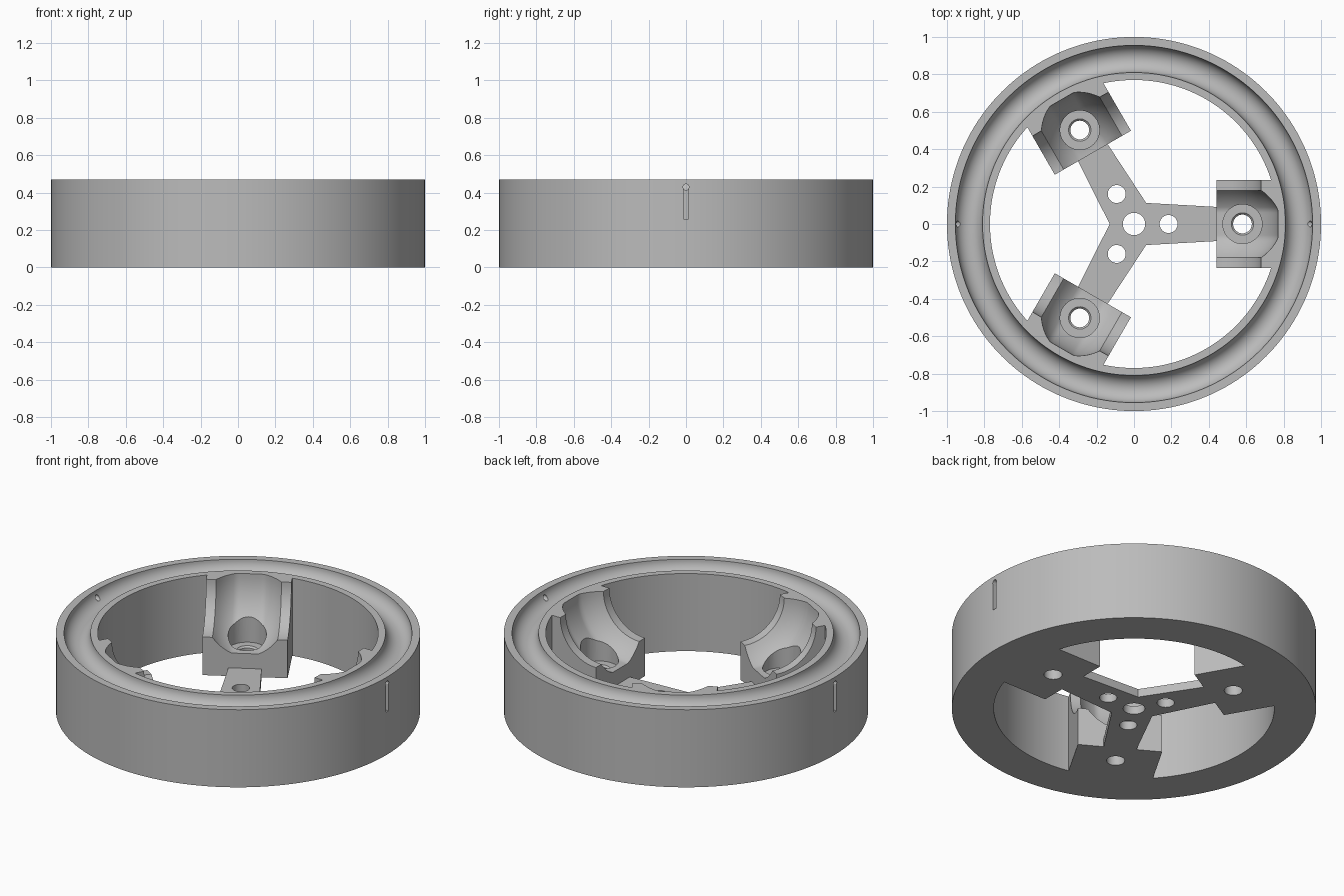
import bpy, bmesh
from math import radians, pi, cos, sin, sqrt
from mathutils import Matrix, Vector

if "Cube" in bpy.data.objects:
    bpy.data.objects.remove(bpy.data.objects["Cube"])

grey = bpy.data.materials.new("plain grey")
grey.use_nodes = True
grey.diffuse_color = (0.5, 0.5, 0.5, 1)
grey.node_tree.nodes["Principled BSDF"].inputs["Base Color"].default_value = (0.5, 0.5, 0.5, 1)

H = 0.47          # overall height
POD_X = 0.44      # inner face of a pod
THIRDS = [i * 2 * pi / 3 for i in range(3)]


def finish(bm, name, matrix=Matrix()):
    bmesh.ops.remove_doubles(bm, verts=bm.verts, dist=1e-5)
    bmesh.ops.recalc_face_normals(bm, faces=bm.faces)
    bm.transform(matrix)
    mesh = bpy.data.meshes.new(name)
    bm.to_mesh(mesh)
    bm.free()
    mesh.materials.append(grey)
    ob = bpy.data.objects.new(name, mesh)
    bpy.context.collection.objects.link(ob)
    return ob


def lathe(name, profile, steps, closed=False, matrix=Matrix()):
    """Revolve (radius, height) points about z."""
    bm = bmesh.new()
    vs = [bm.verts.new((r, 0, z)) for r, z in profile]
    pairs = list(zip(vs, vs[1:])) + ([(vs[-1], vs[0])] if closed else [])
    edges = [bm.edges.new(p) for p in pairs]
    bmesh.ops.spin(bm, geom=vs + edges, cent=(0, 0, 0), axis=(0, 0, 1),
                   angle=2 * pi, steps=steps, use_merge=True)
    return finish(bm, name, matrix)


def prism(name, outline, z0, z1, matrix=Matrix()):
    """Extrude an (x, y) outline from z0 to z1."""
    bm = bmesh.new()
    face = bm.faces.new([bm.verts.new((x, y, z0)) for x, y in outline])
    out = bmesh.ops.extrude_face_region(bm, geom=[face])["geom"]
    bmesh.ops.translate(bm, vec=(0, 0, z1 - z0),
                        verts=[g for g in out if isinstance(g, bmesh.types.BMVert)])
    return finish(bm, name, matrix)


def drill(name, radius, z0, z1, matrix, steps=32):
    return lathe(name, [(0, z0), (radius, z0), (radius, z1), (0, z1)], steps, matrix=matrix)


def boolean(target, other, operation):
    mod = target.modifiers.new("cut", 'BOOLEAN')
    mod.operation, mod.solver, mod.object = operation, 'EXACT', other
    bpy.context.view_layer.objects.active = target
    bpy.ops.object.modifier_apply(modifier=mod.name)
    bpy.data.objects.remove(other)


def turn(angle, x=0.0, y=0.0, z=0.0):
    return Matrix.Rotation(angle, 4, 'Z') @ Matrix.Translation((x, y, z))


# Ring with a half-round groove in its top
mid, rad = 0.8825, 0.0725
groove = [(mid + rad * cos(a), H - rad * sin(a)) for a in [pi * i / 20 for i in range(21)]]
body = lathe("wheel_body", [(0.77, 0), (1, 0), (1, H)] + groove + [(0.77, H)], 160, closed=True)

# Three-armed hub plate
star = []
for a in THIRDS:
    for r, y in ((0.5, -0.088), (0.5, 0.088)):
        star.append((Matrix.Rotation(a, 4, 'Z') @ Vector((r, y, 0))).xy)
    star.append((0.13 * cos(a + pi / 3), 0.13 * sin(a + pi / 3)))
boolean(body, prism("hub_plate", star, 0, 0.05), 'UNION')

# Pods joining the plate to the ring
for a in THIRDS:
    box = [(POD_X, -0.235), (0.775, -0.235), (0.775, 0.235), (POD_X, 0.235)]
    boolean(body, prism("pod", box, 0, H, turn(a)), 'UNION')

# Barrel-shaped seats, with a narrower round channel out to each side
ys = [-0.18 + 0.015 * i for i in range(25)]
barrel = [(min(0.33, 0.345 * sqrt(1 - (y / 0.25) ** 2)), y) for y in ys]
seat = [(0, -0.3), (0.237, -0.3)] + barrel + [(0.237, 0.3), (0, 0.3)]
for a in THIRDS:
    place = turn(a, POD_X, 0, H) @ Matrix.Rotation(radians(90), 4, 'X')
    boolean(body, lathe("seat_cutter", seat, 80, matrix=place), 'DIFFERENCE')

# Stepped screw holes in the pods, and plain holes in the hub
bore = [(0, -0.1), (0.05, -0.1), (0.05, 0.085), (0.06, 0.095),
        (0.105, 0.095), (0.105, 0.4), (0, 0.4)]
for a in THIRDS:
    boolean(body, lathe("bore_cutter", bore, 40, matrix=turn(a, 0.58)), 'DIFFERENCE')
    boolean(body, drill("arm_hole_cutter", 0.048, -0.1, 0.2, turn(a, 0.185)), 'DIFFERENCE')
boolean(body, drill("hub_hole_cutter", 0.06, -0.1, 0.2, Matrix()), 'DIFFERENCE')

# Valve slots: an upright recess outside and a small hole through to the groove
w = 0.013
for a in (0, pi):
    slot = [(0.975, -w), (1.05, -w), (1.05, w), (0.975, w)]
    boolean(body, prism("slot_cutter", slot, 0.26, 0.435, turn(a)), 'DIFFERENCE')
    hole = turn(a, 0, 0, 0.43) @ Matrix.Rotation(radians(90), 4, 'Y')
    boolean(body, drill("slot_hole_cutter", 0.016, 0.9, 1.05, hole, 16), 'DIFFERENCE')

bpy.ops.object.select_all(action='DESELECT')
body.select_set(True)
bpy.context.view_layer.objects.active = body
bpy.ops.object.shade_smooth_by_angle(angle=radians(25))
